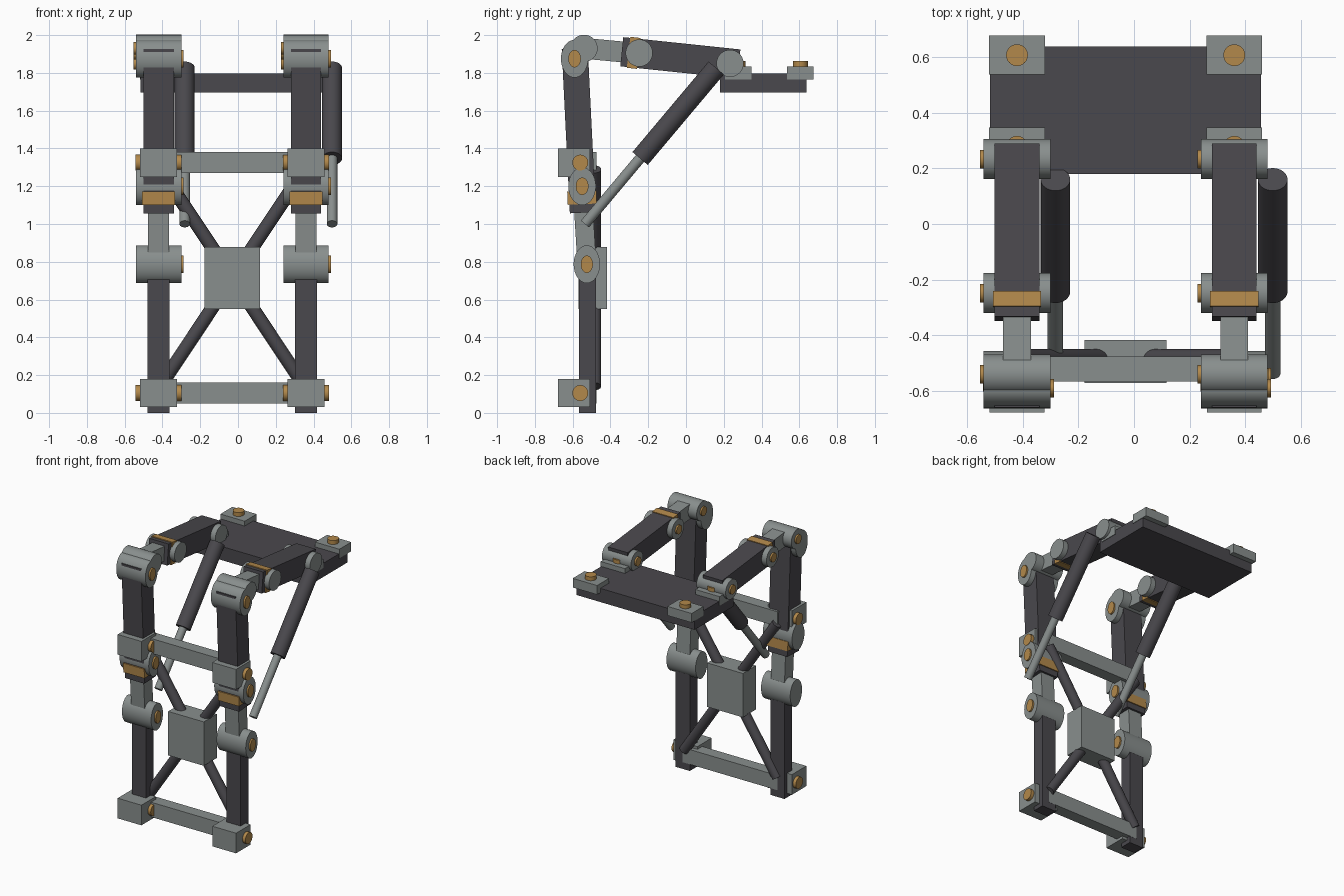
import bpy, math
from mathutils import Vector

cube = bpy.data.objects.get("Cube")
if cube:
    bpy.data.objects.remove(cube, do_unlink=True)


def material(name, rgb):
    m = bpy.data.materials.new(name)
    m.use_nodes = True
    m.diffuse_color = (*rgb, 1)
    m.node_tree.nodes["Principled BSDF"].inputs["Base Color"].default_value = (*rgb, 1)
    return m


DARK = material("dark_grey", (0.068, 0.065, 0.074))
STEEL = material("steel_grey", (0.25, 0.275, 0.27))
GOLD = material("brass", (0.45, 0.25, 0.07))


def finish(name, mat, smooth=False):
    o = bpy.context.object
    o.name = name
    o.data.materials.append(mat)
    if smooth:
        bpy.ops.object.shade_smooth_by_angle(angle=math.radians(40))
    return o


def box(name, mat, x, y, z):
    """Box from (min, max) ranges."""
    r = (x, y, z)
    bpy.ops.mesh.primitive_cube_add(size=1, location=[(a + b) / 2 for a, b in r])
    bpy.context.object.scale = [b - a for a, b in r]
    return finish(name, mat)


def beam(name, mat, x, start, end, width, depth):
    """Rectangular beam between two (y, z) points at one x."""
    a, b = Vector((x, *start)), Vector((x, *end))
    d = b - a
    bpy.ops.mesh.primitive_cube_add(size=1, location=(a + b) / 2)
    o = bpy.context.object
    o.scale = (width, depth, d.length)
    o.rotation_euler = (math.atan2(-d.y, d.z), 0, 0)
    return finish(name, mat)


def rod(name, mat, a, b, r):
    """Round bar between two points."""
    a, b = Vector(a), Vector(b)
    bpy.ops.mesh.primitive_cylinder_add(vertices=32, radius=r, depth=(b - a).length,
                                        location=(a + b) / 2)
    bpy.context.object.rotation_euler = (b - a).to_track_quat('Z', 'Y').to_euler()
    return finish(name, mat, True)


def barrel(name, mat, x, y, z, ry, rz):
    """Cylinder along x with an oval section."""
    bpy.ops.mesh.primitive_cylinder_add(vertices=32, radius=1, depth=1,
                                        location=((x[0] + x[1]) / 2, y, z),
                                        rotation=(0, math.pi / 2, 0))
    bpy.context.object.scale = (rz, ry, x[1] - x[0])
    return finish(name, mat, True)


def hinge(name, c, y, z, ry, rz, side):
    barrel(name, STEEL, (c - 0.12, c + 0.12), y, z, ry, rz)
    ends = sorted((c + side * 0.10, c + side * 0.132))
    barrel(name + "_bolt", GOLD, ends, y, z, ry * 0.46, rz * 0.46)


MID = -0.03
for side, c in (("right", MID - 0.39), ("left", MID + 0.39)):
    # Leg
    box(side + "_lower_leg", DARK, (c - 0.058, c + 0.058), (-0.566, -0.476), (0, 0.79))
    beam(side + "_knee_link", STEEL, c, (-0.525, 0.79), (-0.55, 1.2), 0.112, 0.1)
    beam(side + "_upper_leg", DARK, c, (-0.546, 1.06), (-0.589, 1.93), 0.16, 0.138)
    beam(side + "_leg_band", GOLD, c, (-0.549, 1.105), (-0.552, 1.175), 0.174, 0.154)
    hinge(side + "_knee_hinge", c, -0.525, 0.787, 0.07, 0.1, 1)
    hinge(side + "_thigh_hinge", c, -0.55, 1.2, 0.073, 0.1, 1)
    hinge(side + "_hip_hinge", c, -0.59, 1.875, 0.072, 0.1, 1)

    # Crossbar clamps with bolts through them
    for level, z in (("lower", 0.105), ("upper", 1.325)):
        box(f"{side}_{level}_clamp", STEEL, (c - 0.098, c + 0.098),
            (-0.677, -0.507), (z - 0.075, z + 0.075))
        barrel(f"{side}_{level}_clamp_bolt", GOLD, (c - 0.122, c + 0.122),
               -0.56, z, 0.042, 0.042)

    # Arm reaching back to the platform
    beam(side + "_arm_link", STEEL, c, (-0.54, 1.93), (-0.25, 1.903), 0.1, 0.11)
    beam(side + "_arm", DARK, c, (-0.34, 1.912), (0.28, 1.847), 0.16, 0.155)
    beam(side + "_arm_band", GOLD, c, (-0.304, 1.909), (-0.25, 1.903), 0.174, 0.165)
    for part, y, z in (("front", -0.54, 1.93), ("middle", -0.248, 1.905), ("rear", 0.233, 1.85)):
        hinge(f"{side}_{part}_arm_hinge", c, y, z, 0.072, 0.072, -1)

    # Diagonal strut
    px = c + 0.138
    rod(side + "_strut_rod", STEEL, (px, -0.535, 1.0), (px, -0.2, 1.399), 0.028)
    rod(side + "_strut_tube", DARK, (px, -0.243, 1.347), (px, 0.16, 1.826), 0.053)

    # Platform mounts
    for part, y in (("front", 0.277), ("rear", 0.606)):
        box(f"{side}_{part}_mount", STEEL, (c - 0.1, c + 0.1), (y - 0.07, y + 0.07), (1.765, 1.833))
        rod(f"{side}_{part}_mount_bolt", GOLD, (c, y, 1.8), (c, y, 1.862), 0.039)

# Crossbars between the legs
for level, z in (("lower", 0.105), ("upper", 1.325)):
    box(level + "_crossbar", STEEL, (MID - 0.39, MID + 0.39), (-0.565, -0.475),
        (z - 0.055, z + 0.055))

# Cross bracing and centre box
for name, s in (("rising_brace", 1), ("falling_brace", -1)):
    rod(name, DARK, (MID - s * 0.383, -0.485, 0.14), (MID + s * 0.383, -0.485, 1.29), 0.036)
box("centre_box", STEEL, (MID - 0.147, MID + 0.147), (-0.57, -0.417), (0.55, 0.877))

# Platform
box("platform", DARK, (MID - 0.486, MID + 0.486), (0.18, 0.637), (1.695, 1.797))
